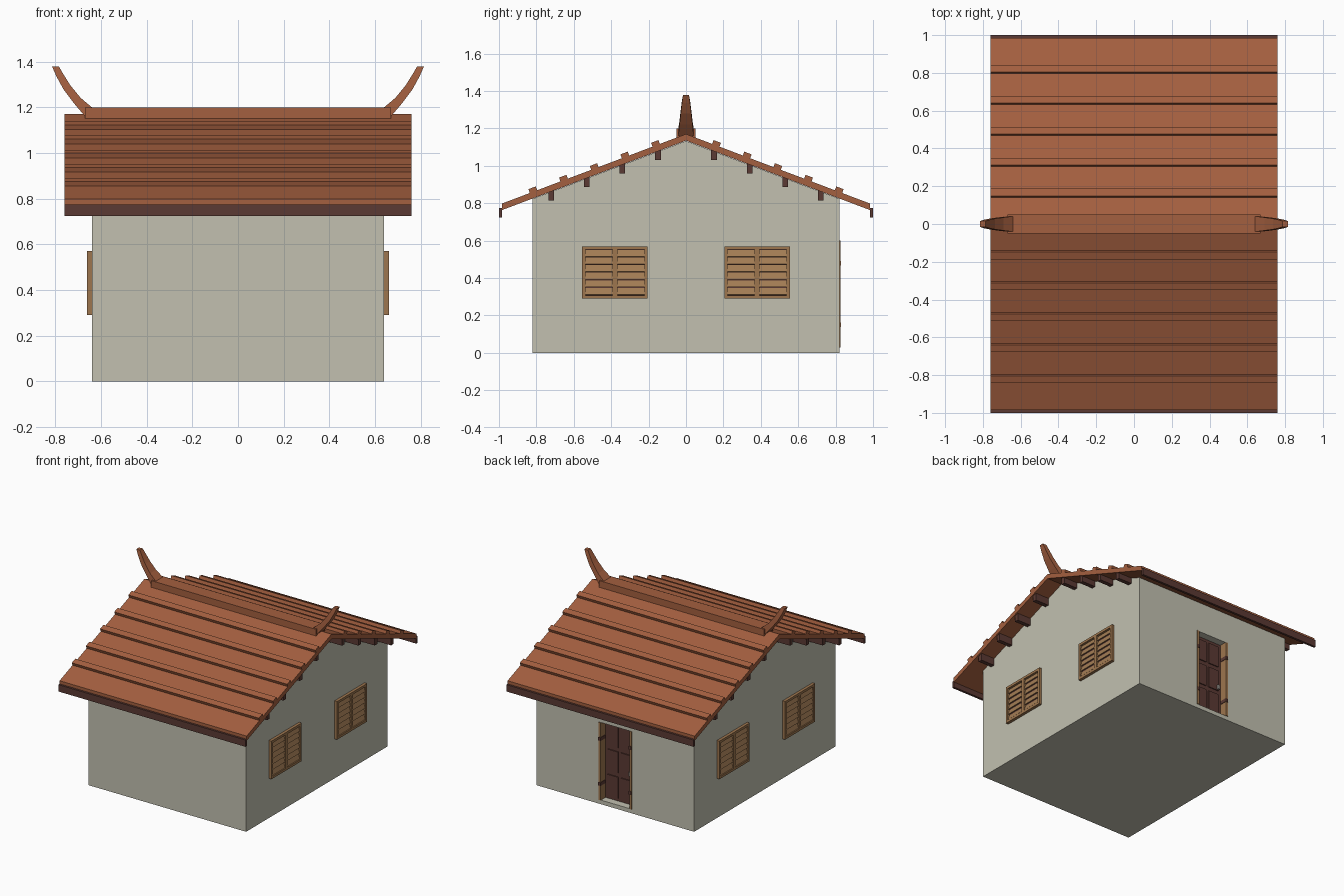
import bpy, bmesh, math
from mathutils import Matrix

if "Cube" in bpy.data.objects:
    bpy.data.objects.remove(bpy.data.objects["Cube"])


def mat(name, r, g, b):
    m = bpy.data.materials.new(name)
    m.diffuse_color = (r, g, b, 1)
    m.use_nodes = True
    m.node_tree.nodes["Principled BSDF"].inputs["Base Color"].default_value = m.diffuse_color
    return m


WALL = mat("plaster", 0.54, 0.53, 0.435)
TILE = mat("terracotta", 0.37, 0.115, 0.05)
DARK = mat("dark_timber", 0.105, 0.042, 0.033)
WOOD = mat("oak_frame", 0.34, 0.18, 0.077)
SLAT = mat("oak_slat", 0.37, 0.205, 0.09)
METAL = mat("iron", 0.45, 0.42, 0.38)


def finish(name, bm, material):
    bmesh.ops.recalc_face_normals(bm, faces=bm.faces)
    me = bpy.data.meshes.new(name)
    bm.to_mesh(me)
    bm.free()
    ob = bpy.data.objects.new(name, me)
    me.materials.append(material)
    bpy.context.collection.objects.link(ob)
    return ob


def boxes(name, items, material):
    """items: (centre, size, tilt about x, tilt about y)"""
    bm = bmesh.new()
    for c, s, rx, ry in items:
        m = (Matrix.Translation(c) @ Matrix.Rotation(rx, 4, 'X')
             @ Matrix.Rotation(ry, 4, 'Y') @ Matrix.Diagonal((*s, 1)))
        bmesh.ops.create_cube(bm, size=1, matrix=m)
    return finish(name, bm, material)


def loft(name, sections, material):
    """joins equal rings of points and caps both ends"""
    bm = bmesh.new()
    rings = [[bm.verts.new(p) for p in s] for s in sections]
    n = len(rings[0])
    for a, b in zip(rings, rings[1:]):
        for i in range(n):
            bm.faces.new((a[i], a[(i + 1) % n], b[(i + 1) % n], b[i]))
    bm.faces.new(rings[0])
    bm.faces.new(rings[-1])
    return finish(name, bm, material)


def prism(name, profile, hx, material):
    return loft(name, [[(x, y, z) for y, z in profile] for x in (-hx, hx)], material)


SLOPE = 0.3776
ANG = math.atan(SLOPE)

# gabled house body with the back doorway cut in
walls = prism("walls", [(-.82, 0), (.82, 0), (.82, .824), (0, 1.133), (-.82, .824)], .64, WALL)
cutter = boxes("doorway_cutter", [((0, .85, .315), (.27, .20, .57), 0, 0)], WALL)
cutter.hide_render = True
cutter.hide_viewport = True
mod = walls.modifiers.new("doorway", 'BOOLEAN')
mod.operation = 'DIFFERENCE'
mod.solver = 'EXACT'
mod.object = cutter

# roof slab, tile courses, ridge, fascia and purlins
prism("roof", [(0, 1.17), (.985, .798), (.985, .763), (0, 1.135),
               (-.985, .763), (-.985, .798)], .76, TILE)
courses, fascia, purlins = [], [], []
for s in (-1, 1):
    for i in range(5):
        y = .16 + .164 * i
        courses.append(((0, s * y, 1.172 - SLOPE * y), (1.52, .042, .04), -s * ANG, 0))
    fascia.append(((0, s * .9915, .75), (1.52, .017, .05), 0, 0))
    for y in (.15, .34, .53, .72):
        purlins.append(((0, s * y, 1.115 - SLOPE * y), (1.5, .03, .055), 0, 0))
boxes("tile_courses", courses, TILE)
boxes("fascia_boards", fascia, DARK)
boxes("purlins", purlins, DARK)
boxes("ridge_cap", [((0, 0, 1.175), (1.34, .1, .05), 0, 0)], TILE)

# upswept tapering horns at the ridge ends
inner = [(.64, 1.2), (.69, 1.242), (.735, 1.297), (.765, 1.345), (.785, 1.38)]
outer = [(.67, 1.16), (.722, 1.222), (.765, 1.28), (.795, 1.335), (.815, 1.38)]
for s, side in ((-1, "left"), (1, "right")):
    rings = []
    for i, ((xi, zi), (xo, zo)) in enumerate(zip(inner, outer)):
        w = .041 - .0063 * i
        rings.append([(s * xi, -w, zi), (s * xi, w, zi), (s * xo, w, zo), (s * xo, -w, zo)])
    loft("ridge_horn_" + side, rings, TILE)

# louvred windows, two on each gable wall
frames, slats, backs = [], [], []
for s in (-1, 1):
    for yc in (-.38, .38):
        x = s * .65
        for dy in (-.166, .166):
            frames.append(((x, yc + dy, .43), (.022, .018, .28), 0, 0))
        frames.append(((x, yc, .43), (.022, .026, .26), 0, 0))
        for z in (.299, .561):
            frames.append(((x, yc, z), (.022, .35, .018), 0, 0))
        backs.append(((s * .6415, yc, .43), (.005, .33, .26), 0, 0))
        for dy in (-.085, .085):
            for i in range(6):
                slats.append(((s * .649, yc + dy, .329 + .0405 * i),
                              (.006, .144, .037), 0, -s * .3))
boxes("window_frames", frames, WOOD)
boxes("window_slats", slats, SLAT)
boxes("window_backs", backs, DARK)

# recessed back door with jambs, raised panels, hinges and handle
boxes("door_leaf", [((0, .756, .315), (.27, .02, .57), 0, 0)], DARK)
panels = [((dx, .768, z), (.085, .01, .155), 0, 0)
          for dx in (-.053, .053) for z in (.13, .315, .50)]
boxes("door_panels", panels, DARK)
boxes("door_jambs", [((s * .126, .792, .315), (.018, .066, .57), 0, 0) for s in (-1, 1)], WOOD)
boxes("door_hinges", [((s * .124, .80, z), (.02, .056, .025), 0, 0)
                      for s in (-1, 1) for z in (.15, .48)], DARK)
boxes("door_handle", [((-.09, .777, .26), (.018, .016, .03), 0, 0)], METAL)
